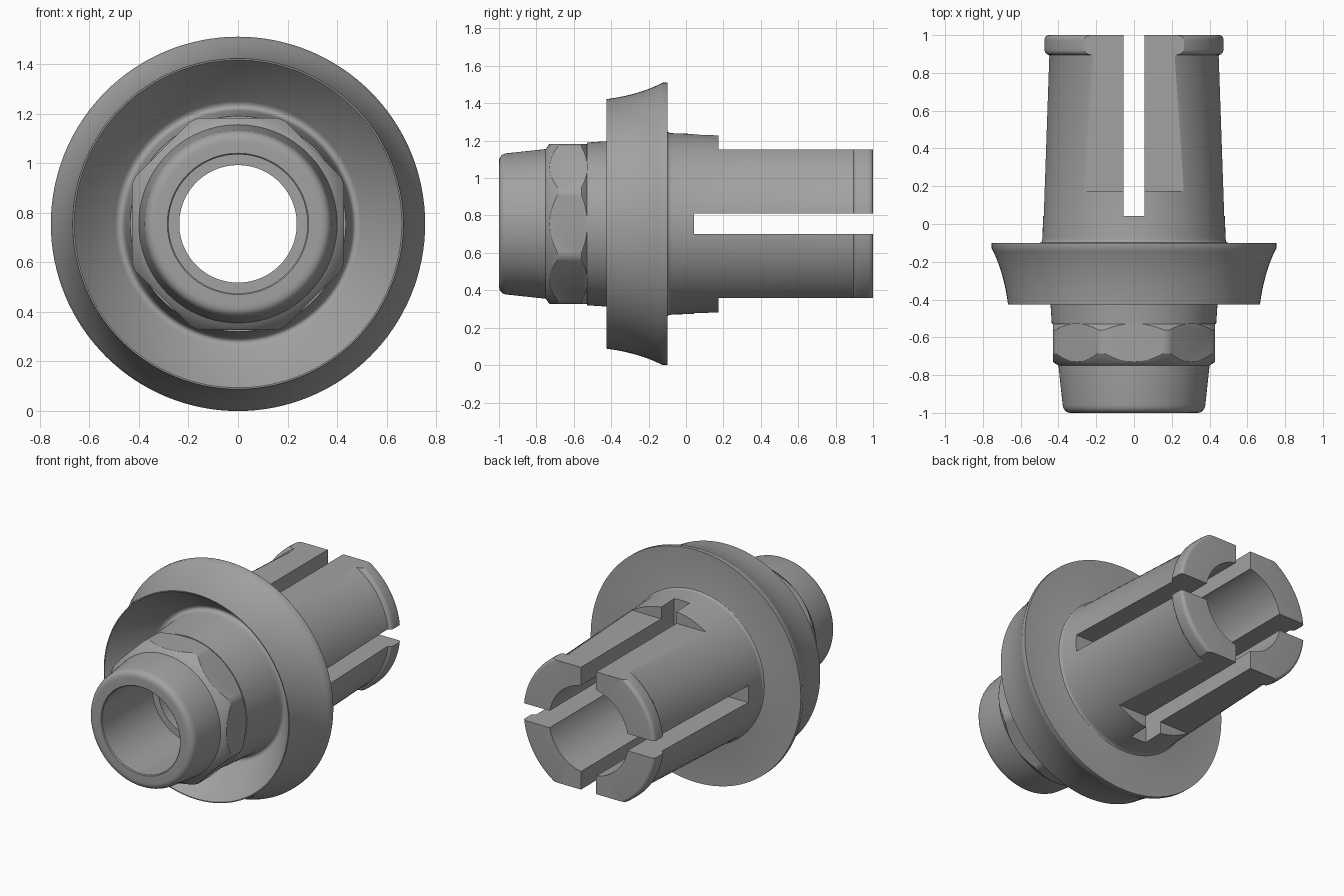
import bpy
import bmesh
from math import sin, cos, pi, radians

if "Cube" in bpy.data.objects:
    bpy.data.objects.remove(bpy.data.objects["Cube"])

AXIS_Z = 0.755

steel = bpy.data.materials.new("machined grey")
steel.use_nodes = True
GREY = (0.36, 0.36, 0.36, 1)
steel.diffuse_color = GREY
steel.node_tree.nodes["Principled BSDF"].inputs["Base Color"].default_value = GREY


def add_object(name, bm):
    bmesh.ops.recalc_face_normals(bm, faces=bm.faces)
    mesh = bpy.data.meshes.new(name)
    bm.to_mesh(mesh)
    bm.free()
    mesh.materials.append(steel)
    obj = bpy.data.objects.new(name, mesh)
    bpy.context.collection.objects.link(obj)
    return obj


def lathe(name, profile, segments=128, phase=0.0):
    """Turn a closed (y, radius) profile about the horizontal axis."""
    bm = bmesh.new()
    rings = []
    for i in range(segments):
        a = phase + 2 * pi * i / segments
        rings.append([bm.verts.new((r * cos(a), y, AXIS_Z + r * sin(a)))
                      for y, r in profile])
    n = len(profile)
    for i, ring in enumerate(rings):
        nxt = rings[(i + 1) % segments]
        for j in range(n):
            k = (j + 1) % n
            bm.faces.new((ring[j], ring[k], nxt[k], nxt[j]))
    return add_object(name, bm)


def box(name, x, y, z):
    """Box from (low, high) ranges; z is measured from the axis."""
    bm = bmesh.new()
    bmesh.ops.create_cube(bm, size=1)
    for v in bm.verts:
        v.co = [lo + (hi - lo) * (c + 0.5) for c, (lo, hi) in zip(v.co, (x, y, z))]
        v.co.z += AXIS_Z
    return add_object(name, bm)


def boolean(obj, tool, operation):
    mod = obj.modifiers.new("cut", "BOOLEAN")
    mod.object, mod.operation, mod.solver = tool, operation, "EXACT"
    bpy.context.view_layer.objects.active = obj
    bpy.ops.object.modifier_apply(modifier=mod.name)
    bpy.data.objects.remove(tool)


def smooth(obj):
    bpy.ops.object.select_all(action="DESELECT")
    obj.select_set(True)
    bpy.context.view_layer.objects.active = obj
    bpy.ops.object.shade_smooth_by_angle(angle=radians(28))


def curve(a, b, c, steps=8):
    """Quadratic curve through profile points a and c, pulled towards b."""
    pts = []
    for i in range(steps + 1):
        t = i / steps
        pts.append(tuple((1 - t) ** 2 * p + 2 * t * (1 - t) * q + t * t * r
                         for p, q, r in zip(a, b, c)))
    return pts


# Turned body: nose, dished flange, tapered collet and stepped bore
profile = [(-0.995, 0.28), (-1, 0.285)]
profile += curve((-1, 0.33), (-1, 0.374), (-0.955, 0.378))
profile += [(-0.75, 0.40), (-0.53, 0.405), (-0.53, 0.435)]
profile += curve((-0.235, 0.455), (-0.18, 0.462), (-0.205, 0.495))
profile += [(-0.425, 0.661)]
profile += curve((-0.425, 0.667), (-0.25, 0.69), (-0.125, 0.755), 12)
profile += [(-0.10, 0.755)]
profile += curve((-0.10, 0.50), (-0.10, 0.486), (-0.075, 0.485), 4)
profile += [(0.885, 0.452)]
profile += curve((0.895, 0.455), (0.90, 0.477), (0.925, 0.477), 5)
profile += curve((0.97, 0.477), (1, 0.477), (1, 0.455), 5)
profile += [(1, 0.285), (-0.40, 0.285), (-0.40, 0.237),
            (-0.48, 0.237), (-0.48, 0.28)]
body = lathe("collet_body", profile)

# Flats above and below the collet, then the two crossing slots
for side in (-1, 1):
    span = tuple(sorted((side * 0.397, side * 0.7)))
    boolean(body, box("flat_cutter", (-0.7, 0.7), (0.175, 1.2), span), "DIFFERENCE")
boolean(body, box("upright_slot", (-0.055, 0.055), (0.043, 1.2), (-0.7, 0.7)), "DIFFERENCE")
boolean(body, box("level_slot", (-0.7, 0.7), (0.043, 1.2), (-0.055, 0.055)), "DIFFERENCE")
smooth(body)

# Eight-sided nut with turned chamfers at both ends
nut = lathe("octagonal_nut", [
    (-0.75, 0.35), (-0.75, 0.40), (-0.732, 0.426), (-0.685, 0.456),
    (-0.56, 0.456), (-0.53, 0.43), (-0.525, 0.42), (-0.525, 0.35)])
octagon = lathe("octagon_cutter", [
    (-0.9, 0.3), (-0.9, 0.428 / cos(pi / 8)),
    (-0.4, 0.428 / cos(pi / 8)), (-0.4, 0.3)], segments=8, phase=pi / 8)
boolean(nut, octagon, "INTERSECT")
smooth(nut)
